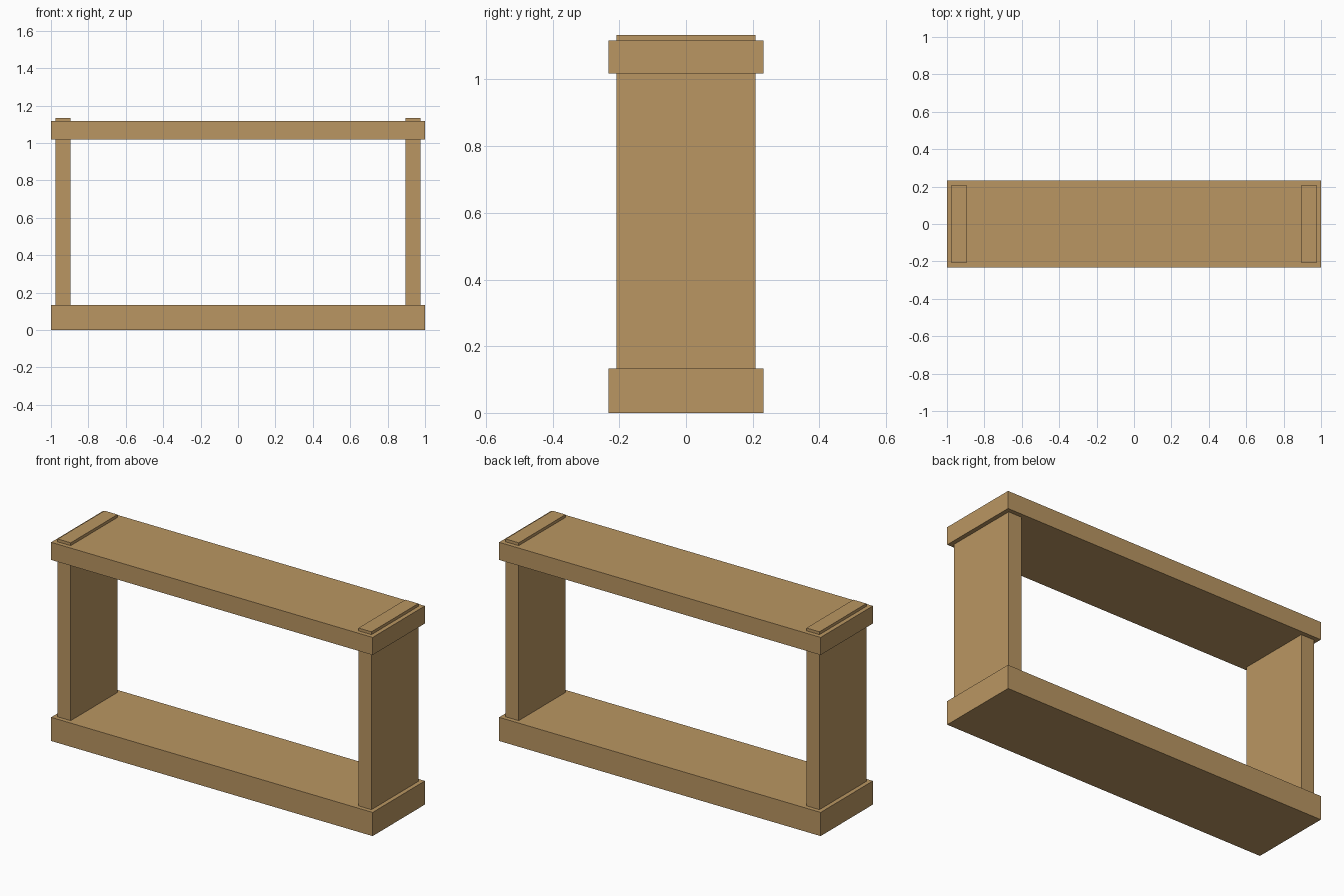
import bpy

# Remove the default cube
cube = bpy.data.objects.get("Cube")
if cube:
    bpy.data.objects.remove(cube, do_unlink=True)

# Single wood colour
WOOD = (0.491, 0.305, 0.122, 1.0)
wood = bpy.data.materials.new("light_wood")
wood.use_nodes = True
wood.diffuse_color = WOOD
bsdf = next(n for n in wood.node_tree.nodes if n.type == 'BSDF_PRINCIPLED')
bsdf.inputs["Base Color"].default_value = WOOD


def board(name, x, y, z):
    """Box spanning the given (min, max) ranges."""
    spans = (x, y, z)
    bpy.ops.mesh.primitive_cube_add(size=1, location=[(a + b) / 2 for a, b in spans])
    obj = bpy.context.object
    obj.name = name
    obj.scale = [b - a for a, b in spans]
    bpy.ops.object.transform_apply(location=False, rotation=False, scale=True)
    obj.data.materials.append(wood)
    return obj


# Horizontal boards
DEPTH = (-0.232, 0.232)
board("base_board", (-1, 1), DEPTH, (0, 0.133))
board("top_board", (-1, 1), DEPTH, (1.018, 1.117))

# Upright side panels, passing through the top board
for side, sign in (("left", 1), ("right", -1)):
    x = sorted((sign * 0.895, sign * 0.976))
    board(side + "_side_panel", x, (-0.208, 0.208), (0.1, 1.133))
